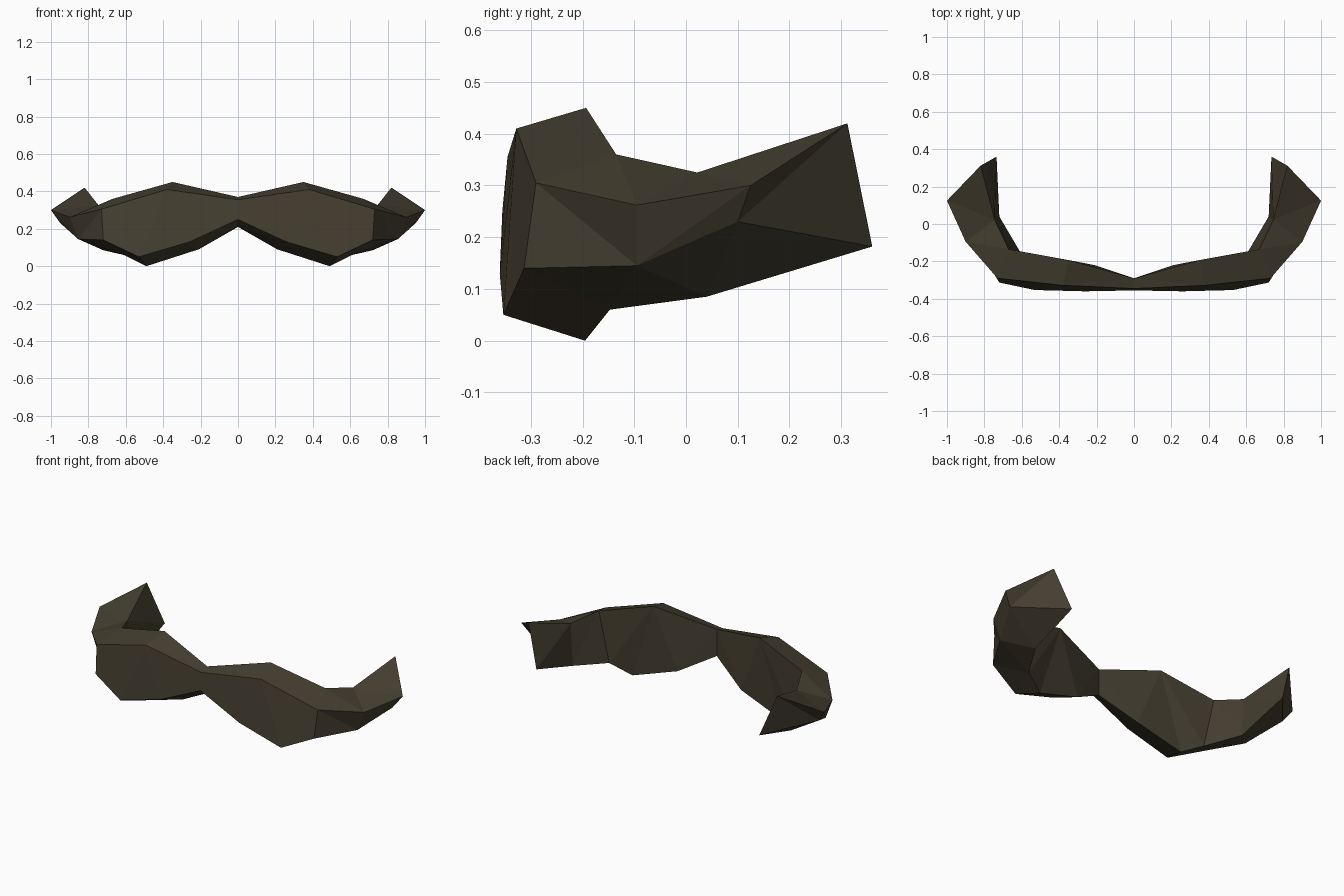
import bpy, bmesh

if "Cube" in bpy.data.objects:
    bpy.data.objects.remove(bpy.data.objects["Cube"])

# Cross-sections of one half, from the middle to the curled tip.
# Corner order: top front, top back, bottom back, bottom front.
SECTIONS = [
    [(0, -.345, .355), (0, -.29, .37), (0, -.29, .21), (0, -.355, .25)],
    [(.38, -.328, .41), (.35, -.193, .45), (.21, -.22, .09), (.26, -.36, .13)],
    [(.38, -.328, .41), (.35, -.193, .45), (.49, -.195, 0), (.53, -.353, .05)],
    [(.73, -.29, .305), (.67, -.135, .36), (.61, -.147, .06), (.72, -.313, .14)],
    [(.90, -.095, .262), (.745, .022, .325), (.72, .04, .085), (.855, -.095, .145)],
    [(1.0, .125, .30), (.82, .312, .42), (.735, .36, .182), (.95, .10, .23)],
]

bm = bmesh.new()
for side in (1, -1):
    loops = [[bm.verts.new((side * x, y, z)) for x, y, z in s] for s in SECTIONS]
    for i, (a, b) in enumerate(zip(loops, loops[1:])):
        for j in range(4):
            k = (j + 1) % 4
            if i == 1 and j == 0:
                continue  # the two middle sections share their top edge
            if j == 3 and i == 4:  # outer side near the tip
                bm.faces.new((a[3], a[0], b[0]))
                bm.faces.new((a[3], b[0], b[3]))
            elif j == 3 and i == 3:  # outer side at the bend
                bm.faces.new((a[3], a[0], b[3]))
                bm.faces.new((a[0], b[0], b[3]))
            else:
                bm.faces.new((a[j], a[k], b[k], b[j]))
    bm.faces.new(loops[-1])  # end cap

# Weld the shared points and the middle seam, then keep every face flat
bmesh.ops.remove_doubles(bm, verts=bm.verts, dist=0.0005)
bmesh.ops.triangulate(bm, faces=[f for f in bm.faces if len(f.verts) > 3])
bmesh.ops.recalc_face_normals(bm, faces=bm.faces)

mesh = bpy.data.meshes.new("moustache")
bm.to_mesh(mesh)
bm.free()

hair = bpy.data.materials.new("dark brown hair")
hair.diffuse_color = (0.058, 0.048, 0.029, 1)
hair.use_nodes = True
hair.node_tree.nodes["Principled BSDF"].inputs["Base Color"].default_value = hair.diffuse_color
mesh.materials.append(hair)
bpy.context.collection.objects.link(bpy.data.objects.new("moustache", mesh))
